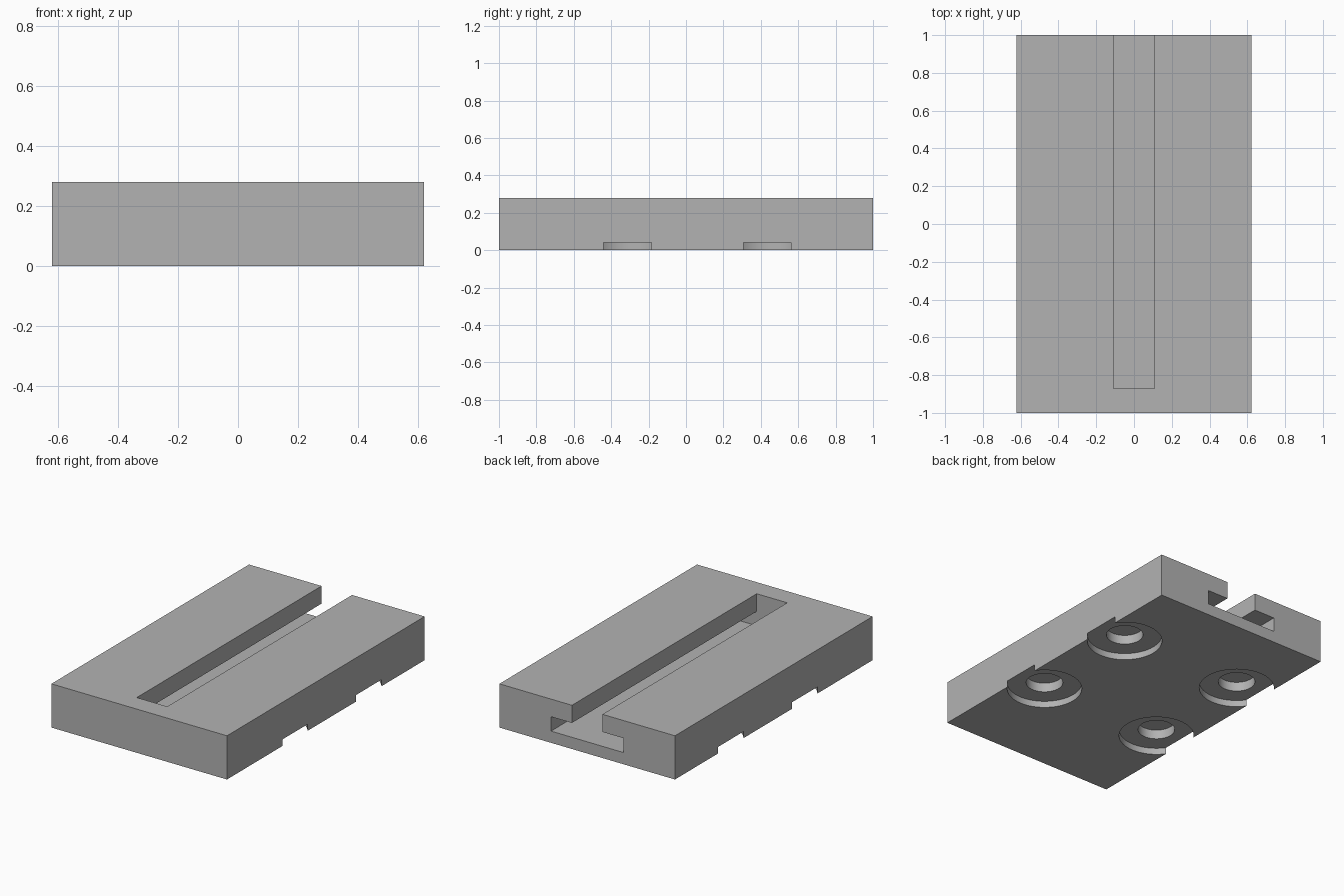
import bpy
import math

cube = bpy.data.objects.get("Cube")
if cube:
    bpy.data.objects.remove(cube, do_unlink=True)

WIDTH, LENGTH, HEIGHT = 1.244, 2.0, 0.28
SLOT_END = -0.87             # closed end of the slot
FLOOR, LIP = 0.075, 0.167    # heights of the slot floor and of the lip underside
OVER = 0.1                   # overshoot of cutters past open faces

grey = bpy.data.materials.new("plain grey")
grey.use_nodes = True
colour = (0.45, 0.45, 0.45, 1)
grey.diffuse_color = colour
grey.node_tree.nodes["Principled BSDF"].inputs["Base Color"].default_value = colour


def box(name, x0, x1, y0, y1, z0, z1):
    centre = ((x0 + x1) / 2, (y0 + y1) / 2, (z0 + z1) / 2)
    bpy.ops.mesh.primitive_cube_add(size=1, location=centre)
    obj = bpy.context.object
    obj.name = name
    obj.scale = (x1 - x0, y1 - y0, z1 - z0)
    bpy.ops.object.transform_apply(location=True, rotation=False, scale=True)
    return obj


def disc(name, x, y, radius, top):
    bpy.ops.mesh.primitive_cylinder_add(
        vertices=64, radius=radius, depth=top + OVER, location=(x, y, (top - OVER) / 2))
    bpy.context.object.name = name
    return bpy.context.object


def cut(target, cutter):
    cutter.hide_render = True
    mod = target.modifiers.new("cut", "BOOLEAN")
    mod.operation = "DIFFERENCE"
    mod.solver = "EXACT"
    mod.object = cutter
    bpy.context.view_layer.objects.active = target
    bpy.ops.object.modifier_apply(modifier=mod.name)
    bpy.data.objects.remove(cutter, do_unlink=True)


# Solid block
block = box("slotted_block", -WIDTH / 2, WIDTH / 2, -LENGTH / 2, LENGTH / 2, 0, HEIGHT)
block.data.materials.append(grey)

# T-shaped slot, open at the back: wide channel, then narrow opening
back = LENGTH / 2 + OVER
cut(block, box("channel_cutter", -0.256, 0.256, SLOT_END, back, FLOOR, LIP))
cut(block, box("opening_cutter", -0.108, 0.108, SLOT_END, back, FLOOR, HEIGHT + OVER))

# Stepped round recesses underneath, breaking out through the sides
for x in (-0.438, 0.438):
    for y in (-0.313, 0.435):
        cut(block, disc("recess_cutter", x, y, 0.224, 0.042))
        cut(block, disc("hole_cutter", x, y, 0.11, 0.102))

# Smooth round walls, sharp edges elsewhere
bpy.ops.object.select_all(action="DESELECT")
block.select_set(True)
bpy.context.view_layer.objects.active = block
bpy.ops.object.shade_smooth_by_angle(angle=math.radians(30))
